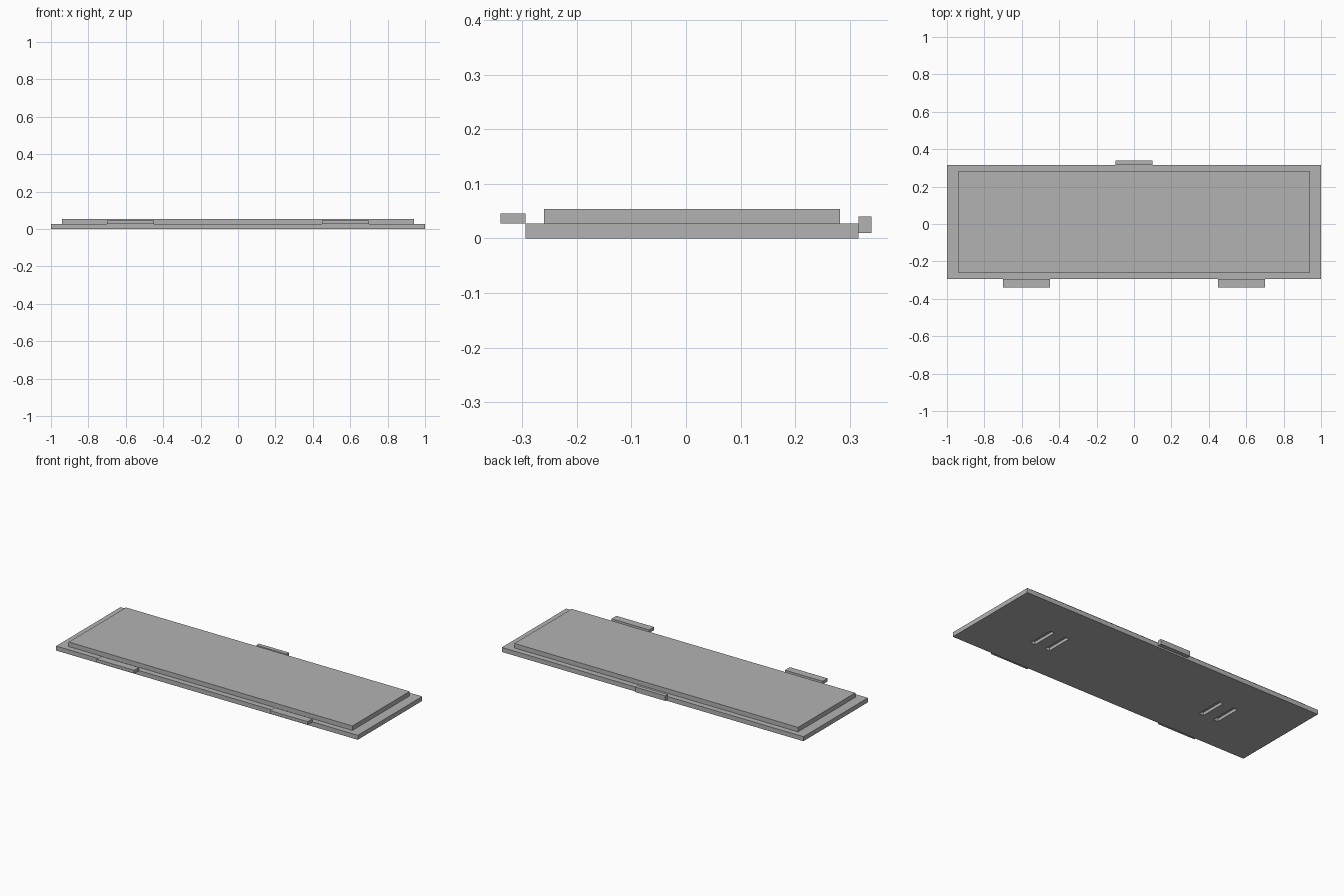
import bpy

if "Cube" in bpy.data.objects:
    bpy.data.objects.remove(bpy.data.objects["Cube"])

grey = bpy.data.materials.new("plain_grey")
grey.diffuse_color = (0.45, 0.45, 0.45, 1)
grey.use_nodes = True
grey.node_tree.nodes["Principled BSDF"].inputs["Base Color"].default_value = grey.diffuse_color


def box(name, x, y, z):
    """Axis-aligned box from (min, max) ranges."""
    lo, hi = zip(x, y, z)
    bpy.ops.mesh.primitive_cube_add(size=1, location=[(a + b) / 2 for a, b in zip(lo, hi)])
    ob = bpy.context.object
    ob.name = name
    ob.scale = [b - a for a, b in zip(lo, hi)]
    bpy.ops.object.transform_apply(location=False, rotation=False, scale=True)
    ob.data.materials.append(grey)
    return ob


# Base plate and raised panel
base = box("base_plate", (-1, 1), (-0.294, 0.316), (0, 0.027))
box("raised_panel", (-0.94, 0.94), (-0.26, 0.282), (0.027, 0.054))

# Front tabs, back catch
for side, s in (("left", -1), ("right", 1)):
    box("front_tab_" + side, sorted((s * 0.45, s * 0.70)), (-0.34, -0.294), (0.027, 0.046))
box("back_catch", (-0.1, 0.1), (0.316, 0.34), (0.01, 0.04))

# Pairs of shallow slots cut into the underside
for i, cx in enumerate((-0.63, -0.53, 0.53, 0.63)):
    cutter = box(f"slot_cutter_{i}", (cx - 0.015, cx + 0.015), (-0.08, 0.08), (-0.02, 0.018))
    cut = base.modifiers.new(f"slot_{i}", 'BOOLEAN')
    cut.operation = 'DIFFERENCE'
    cut.solver = 'EXACT'
    cut.object = cutter
    cutter.hide_render = True
    cutter.hide_set(True)
